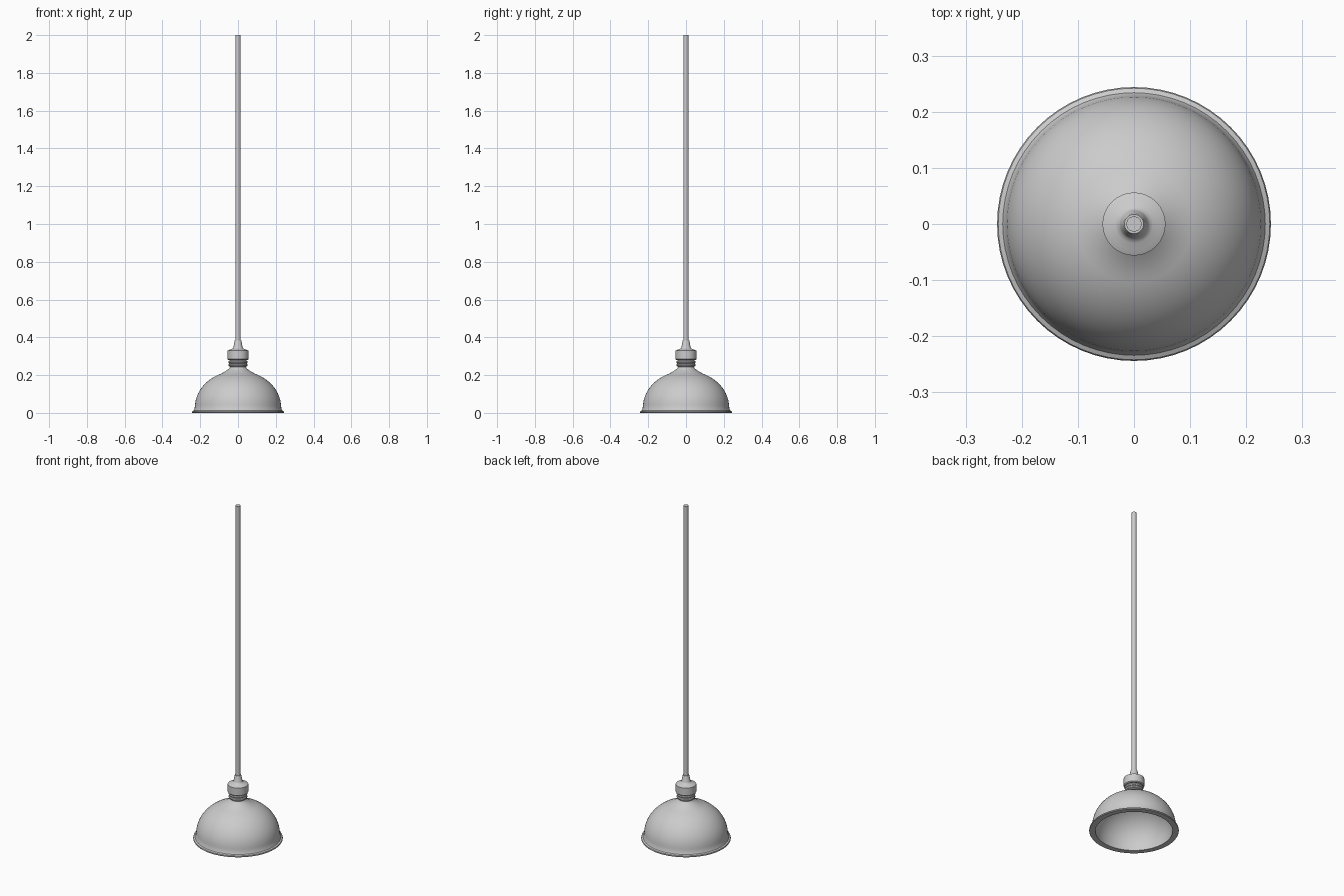
import bpy, bmesh, math

if "Cube" in bpy.data.objects:
    bpy.data.objects.remove(bpy.data.objects["Cube"])


def lathe(name, profile, closed=False, steps=64):
    """Spin an (r, z) profile around the z axis."""
    bm = bmesh.new()
    vs = [bm.verts.new((r, 0, z)) for r, z in profile]
    edges = [bm.edges.new(p) for p in zip(vs, vs[1:])]
    if closed:
        edges.append(bm.edges.new((vs[-1], vs[0])))
    bmesh.ops.spin(bm, geom=vs + edges, cent=(0, 0, 0), axis=(0, 0, 1),
                   angle=2 * math.pi, steps=steps, use_duplicate=False)
    bmesh.ops.remove_doubles(bm, verts=bm.verts, dist=1e-5)
    bmesh.ops.recalc_face_normals(bm, faces=bm.faces)
    me = bpy.data.meshes.new(name)
    bm.to_mesh(me)
    bm.free()
    ob = bpy.data.objects.new(name, me)
    bpy.context.collection.objects.link(ob)
    bpy.ops.object.select_all(action='DESELECT')
    ob.select_set(True)
    bpy.context.view_layer.objects.active = ob
    bpy.ops.object.shade_smooth_by_angle(angle=math.radians(35))
    return ob


def arc(r, z0, height, a0, a1, n):
    """Points along a quarter-ellipse style dome section (degrees)."""
    out = []
    for i in range(n + 1):
        a = math.radians(a0 + (a1 - a0) * i / n)
        out.append((r * math.cos(a), z0 + height * math.sin(a)))
    return out


# Shade: outer dome with flared rim and neck, then the inner dome back down
outer = [(0.242, 0.0), (0.244, 0.004), (0.242, 0.009), (0.234, 0.013), (0.230, 0.022)]
outer += arc(0.228, 0.03, 0.193, 3, 67, 16)
outer += [(0.073, 0.217), (0.058, 0.226), (0.047, 0.235), (0.042, 0.243), (0, 0.243)]
inner = [(0, 0.212)] + arc(0.210, 0.02, 0.192, 86, 0, 18) + [(0.210, 0.0)]
lathe("shade", outer + inner, closed=True)

# Ribbed neck rings between the shade and the cap
rings = [(0, 0.24), (0.042, 0.24)]
for z in (0.254, 0.270):
    rings += [(0.043, z - 0.009), (0.049, z - 0.006), (0.051, z),
              (0.049, z + 0.006), (0.043, z + 0.009)]
rings += [(0.043, 0.284), (0, 0.284)]
lathe("neck_rings", rings)

# Socket cap with sloped shoulder and tapered cord grip
lathe("socket_cap", [(0, 0.279), (0.052, 0.279), (0.056, 0.284), (0.056, 0.329),
                     (0.046, 0.334), (0.034, 0.338), (0.027, 0.342), (0.024, 0.348),
                     (0.019, 0.378), (0.017, 0.383), (0, 0.383)])

# Hanging rod
lathe("hanging_rod", [(0, 0.37), (0.0135, 0.37), (0.0135, 2.0), (0, 2.0)], steps=32)
